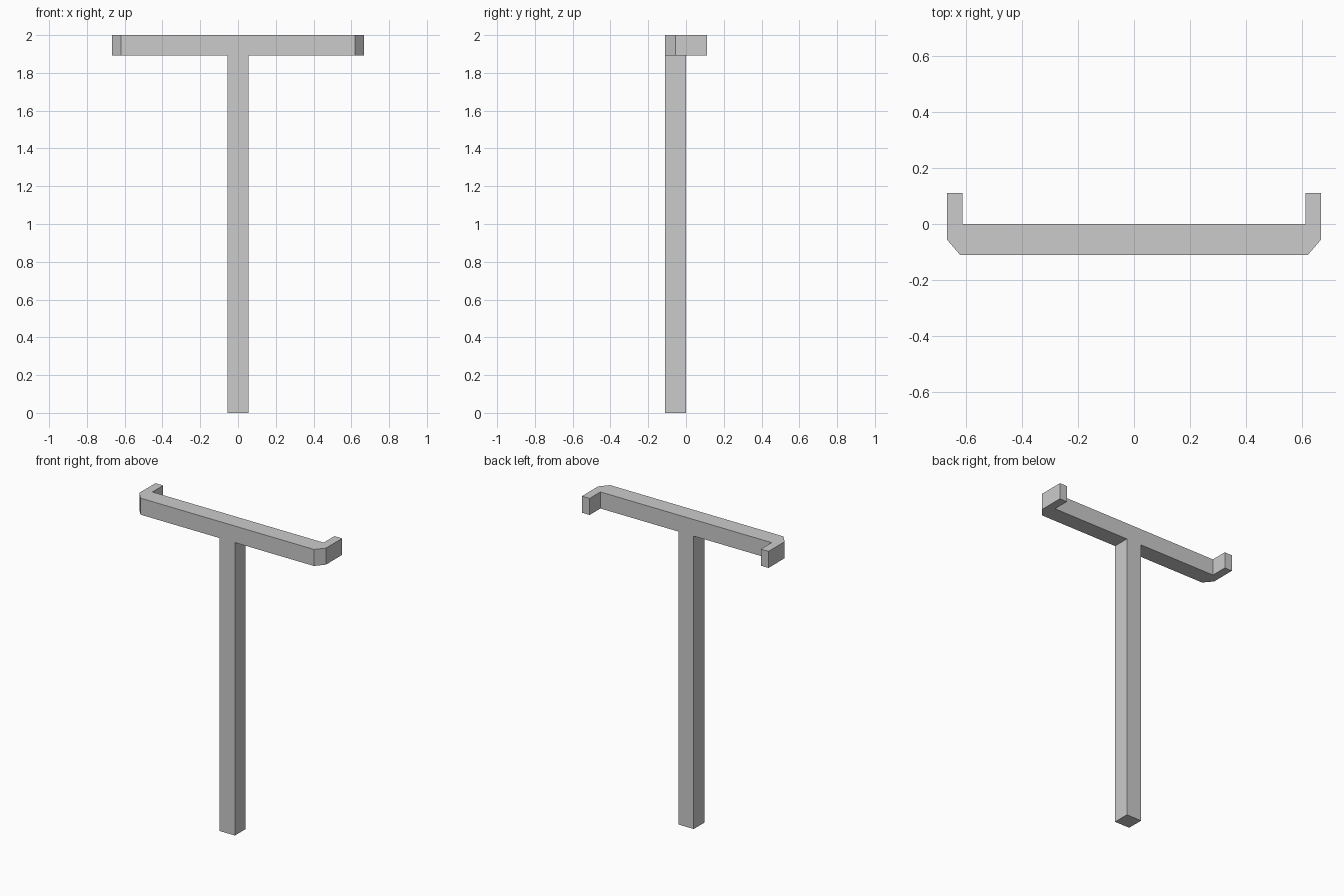
import bpy, bmesh

if "Cube" in bpy.data.objects:
    bpy.data.objects.remove(bpy.data.objects["Cube"])

FRONT, BACK, TIP = -0.11, 0.0, 0.11
BAR_BOTTOM, TOP = 1.893, 2.0


def extrude_profile(name, outline, z0, z1, open_top=False):
    """Vertical prism from a plan outline given counter-clockwise."""
    bm = bmesh.new()
    base = bm.faces.new([bm.verts.new((x, y, z0)) for x, y in outline])
    ext = bmesh.ops.extrude_face_region(bm, geom=[base], use_keep_orig=True)["geom"]
    verts = [g for g in ext if isinstance(g, bmesh.types.BMVert)]
    caps = [g for g in ext if isinstance(g, bmesh.types.BMFace)]
    bmesh.ops.translate(bm, verts=verts, vec=(0, 0, z1 - z0))
    bmesh.ops.recalc_face_normals(bm, faces=bm.faces)
    if open_top:
        bmesh.ops.delete(bm, geom=caps, context='FACES_ONLY')
    mesh = bpy.data.meshes.new(name)
    bm.to_mesh(mesh)
    bm.free()
    obj = bpy.data.objects.new(name, mesh)
    bpy.context.collection.objects.link(obj)
    return obj


# Crossbar with chamfered front corners and short returns at both ends
half = [(0.62, FRONT), (0.667, -0.055), (0.667, TIP), (0.612, TIP), (0.612, BACK)]
outline = half + [(-x, y) for x, y in reversed(half)]
extrude_profile("crossbar", outline, BAR_BOTTOM, TOP)

# Square post, flush with the crossbar's front and back; its top is hidden by the bar
w = 0.055
extrude_profile("post", [(-w, FRONT), (w, FRONT), (w, BACK), (-w, BACK)],
                0.0, BAR_BOTTOM, open_top=True)
